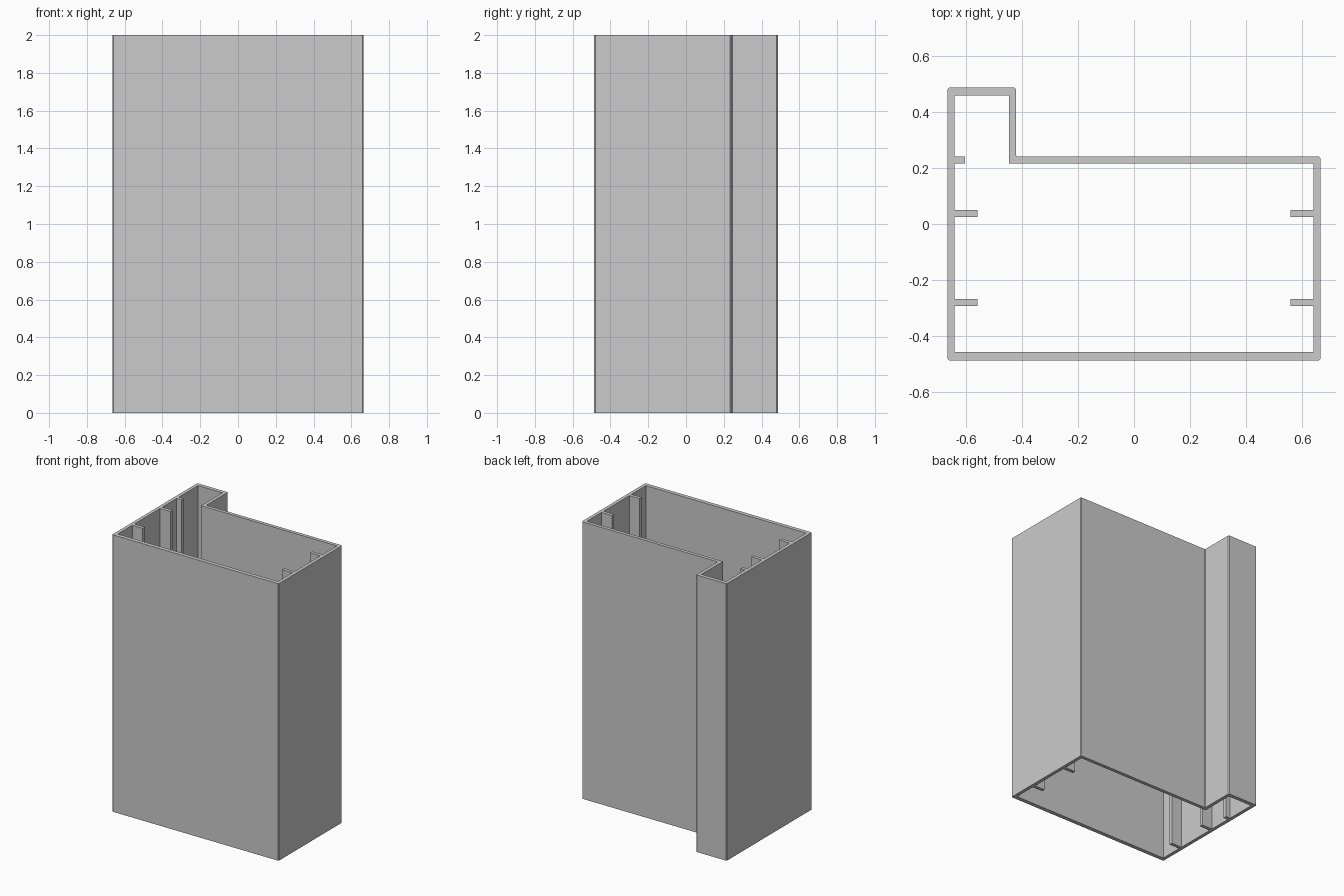
import bpy
import bmesh
from mathutils import Vector

cube = bpy.data.objects.get("Cube")
if cube:
    bpy.data.objects.remove(cube, do_unlink=True)

HEIGHT = 2.0
X, Y = 0.665, 0.486          # outer half sizes
T = 0.025                    # wall and rib thickness
BACK, STEP = 0.24, -0.421    # back wall and channel side, outer faces
RIB, LIP = 0.083, 0.037      # how far ribs and lip stand out from the wall

grey = bpy.data.materials.new("light_grey")
grey.use_nodes = True
colour = (0.6, 0.6, 0.6, 1)
grey.diffuse_color = colour
grey.node_tree.nodes["Principled BSDF"].inputs["Base Color"].default_value = colour


def eased(points, size=0.006):
    """Cut a tiny chamfer on each corner of a closed outline."""
    result = []
    for i, p in enumerate(points):
        p = Vector(p)
        for other in (points[i - 1], points[(i + 1) % len(points)]):
            result.append(p + (Vector(other) - p).normalized() * size)
    return result


def extrude_profile(name, loops):
    """Fill closed outlines (outer, then holes) and raise them to full height."""
    bm = bmesh.new()
    for loop in loops:
        verts = [bm.verts.new((p[0], p[1], 0)) for p in loop]
        for i, v in enumerate(verts):
            bm.edges.new((verts[i - 1], v))
    bmesh.ops.triangle_fill(bm, edges=bm.edges[:], use_beauty=True)
    raised = bmesh.ops.extrude_face_region(bm, geom=bm.faces[:], use_keep_orig=True)
    top = [g for g in raised["geom"] if isinstance(g, bmesh.types.BMVert)]
    bmesh.ops.translate(bm, verts=top, vec=(0, 0, HEIGHT))
    bmesh.ops.recalc_face_normals(bm, faces=bm.faces[:])
    mesh = bpy.data.meshes.new(name)
    bm.to_mesh(mesh)
    bm.free()
    mesh.materials.append(grey)
    obj = bpy.data.objects.new(name, mesh)
    bpy.context.collection.objects.link(obj)


def rib(name, side, y, length):
    """Full-height rib, rooted slightly inside the side wall."""
    root, tip = side * (X - T / 2), side * (X - T + 0.003 - 0.003 - length)
    extrude_profile(name, [[(root, y - T / 2), (tip, y - T / 2),
                            (tip, y + T / 2), (root, y + T / 2)]])


# Hollow casing with a narrow channel at the back right corner
outer = [(-X, -Y), (X, -Y), (X, BACK), (STEP, BACK), (STEP, Y), (-X, Y)]
inner = [(-X + T, -Y + 0.029), (X - T, -Y + 0.029), (X - T, BACK - T),
         (STEP - T, BACK - T), (STEP - T, Y - 0.028), (-X + T, Y - 0.028)]
extrude_profile("casing", [eased(outer), inner])

# Guide ribs on both side walls
for side, label in ((-1, "right"), (1, "left")):
    rib(f"front_rib_{label}", side, -0.28, RIB)
    rib(f"rear_rib_{label}", side, 0.038, RIB)

# Short lip at the mouth of the channel
rib("channel_lip", -1, BACK - T / 2, LIP)
